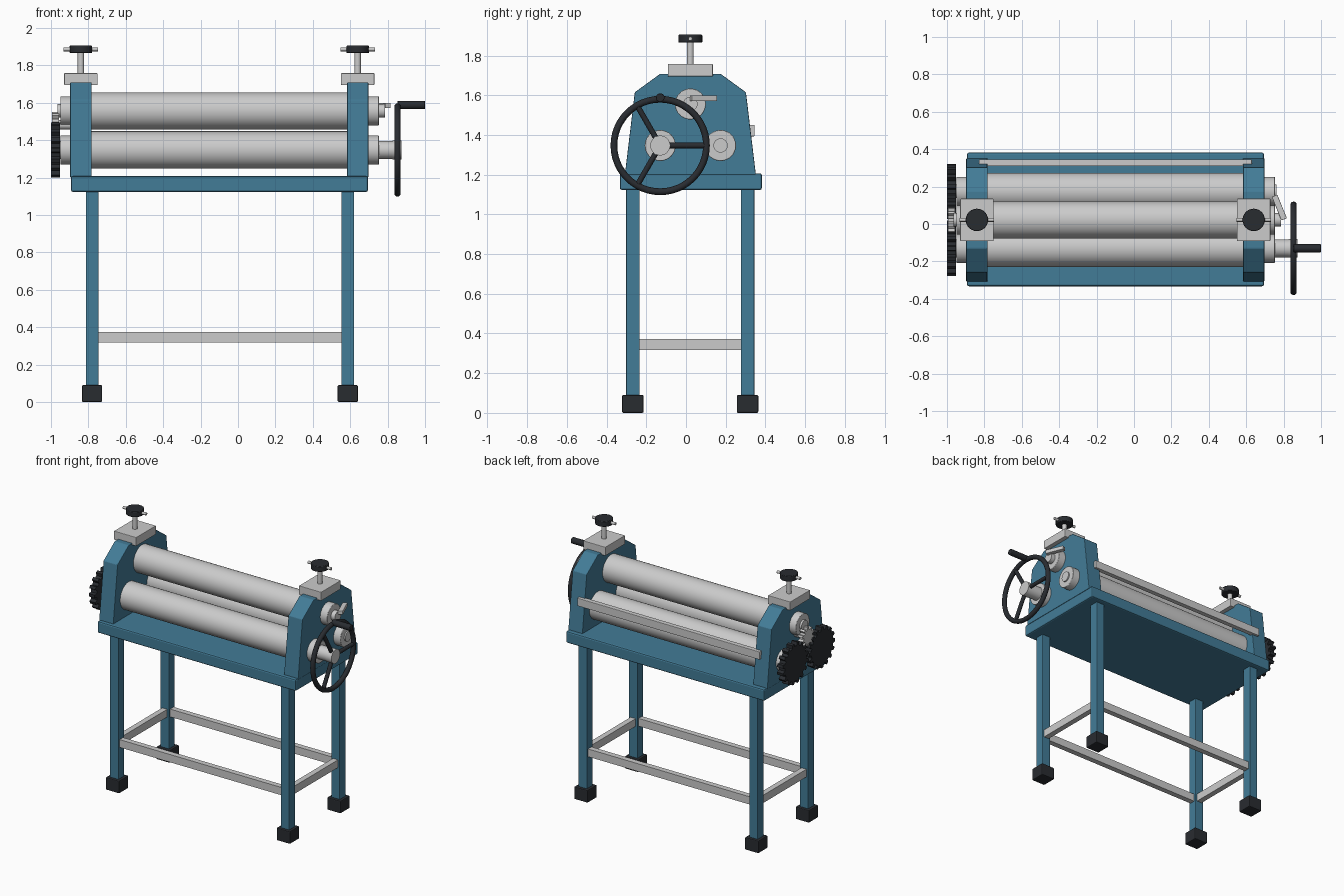
import bpy, bmesh
from math import pi, cos, sin, radians
from mathutils import Vector

if "Cube" in bpy.data.objects:
    bpy.data.objects.remove(bpy.data.objects["Cube"])


def material(name, rgb):
    m = bpy.data.materials.new(name)
    m.diffuse_color = (*rgb, 1)
    m.use_nodes = True
    m.node_tree.nodes["Principled BSDF"].inputs["Base Color"].default_value = m.diffuse_color
    return m


BLUE = material("blue_paint", (0.055, 0.20, 0.31))
DARK = material("dark_iron", (0.022, 0.025, 0.03))
STEEL = None


def finish(name, bm, mat=None, bevel=0.0, smooth=False):
    bmesh.ops.recalc_face_normals(bm, faces=bm.faces)
    me = bpy.data.meshes.new(name)
    bm.to_mesh(me)
    bm.free()
    ob = bpy.data.objects.new(name, me)
    bpy.context.collection.objects.link(ob)
    if mat:
        me.materials.append(mat)
    if bevel:
        b = ob.modifiers.new("bevel", 'BEVEL')
        b.width, b.segments, b.limit_method = bevel, 2, 'ANGLE'
    if smooth:
        bpy.ops.object.select_all(action='DESELECT')
        ob.select_set(True)
        bpy.context.view_layer.objects.active = ob
        bpy.ops.object.shade_smooth_by_angle(angle=radians(35))
    return ob


def box(name, lo, hi, mat=None, bevel=0.0):
    bm = bmesh.new()
    bmesh.ops.create_cube(bm, size=1)
    lo, hi = Vector(lo), Vector(hi)
    bmesh.ops.scale(bm, vec=hi - lo, verts=bm.verts)
    bmesh.ops.translate(bm, vec=(lo + hi) / 2, verts=bm.verts)
    return finish(name, bm, mat, bevel)


def rod(name, a, b, r, mat=None, sides=32, bevel=0.0):
    a, b = Vector(a), Vector(b)
    bm = bmesh.new()
    bmesh.ops.create_cone(bm, cap_ends=True, segments=sides, radius1=r, radius2=r, depth=(b - a).length)
    bmesh.ops.rotate(bm, matrix=Vector((0, 0, 1)).rotation_difference(b - a).to_matrix(), verts=bm.verts)
    bmesh.ops.translate(bm, vec=(a + b) / 2, verts=bm.verts)
    return finish(name, bm, mat, bevel, True)


def prism_x(name, profile, x0, x1, mat=None, bevel=0.0):
    """Extrude a (y, z) outline along x."""
    bm = bmesh.new()
    f = bm.faces.new([bm.verts.new((x0, y, z)) for y, z in profile])
    new = bmesh.ops.extrude_face_region(bm, geom=[f])["geom"]
    bmesh.ops.translate(bm, vec=(x1 - x0, 0, 0), verts=[v for v in new if isinstance(v, bmesh.types.BMVert)])
    return finish(name, bm, mat, bevel)


def gear(name, y, z, r, depth, teeth, x0, x1, mat, phase=0.0):
    pts = []
    for i in range(teeth):
        for t, rr in ((-0.30, r - depth), (-0.18, r), (0.18, r), (0.30, r - depth)):
            a = phase + 2 * pi * (i + t) / teeth
            pts.append((y + rr * cos(a), z + rr * sin(a)))
    return prism_x(name, pts, x0, x1, mat)


# stand: legs, feet, stretchers
LX, LY = (-0.78, 0.587), (-0.268, 0.31)
for y, side in zip(LY, ("front", "back")):
    for x, hand in zip(LX, ("left", "right")):
        box(f"{side}_{hand}_leg", (x - 0.034, y - 0.034, 0.05), (x + 0.034, y + 0.034, 1.14), BLUE, 0.004)
        box(f"{side}_{hand}_foot", (x - 0.054, y - 0.054, 0), (x + 0.054, y + 0.054, 0.09), DARK, 0.006)
    box(f"{side}_stretcher", (LX[0], y - 0.02, 0.317), (LX[1], y + 0.02, 0.373))
for x, hand in zip(LX, ("left", "right")):
    box(f"{hand}_stretcher", (x - 0.02, LY[0], 0.317), (x + 0.02, LY[1], 0.373))

# bed
box("bed", (-0.893, -0.333, 1.123), (0.695, 0.382, 1.207), BLUE, 0.01)

# end housings with clamp caps and adjusting screws
CY = 0.022
half = [(0.33, 1.2), (0.28, 1.615), (0.152, 1.708)]
outline = [(CY + y, z) for y, z in half] + [(CY - y, z) for y, z in reversed(half)]
for hand, x0, x1 in (("left", -0.897, -0.783), ("right", 0.583, 0.697)):
    prism_x(f"{hand}_housing", outline, x0, x1, BLUE, 0.004)
    c = (x0 + x1) / 2
    box(f"{hand}_cap", (c - 0.089, CY - 0.113, 1.695), (c + 0.089, CY + 0.113, 1.758), STEEL, 0.003)
    rod(f"{hand}_screw", (c, CY, 1.75), (c, CY, 1.88), 0.017, sides=16)
    rod(f"{hand}_knob", (c, CY, 1.865), (c, CY, 1.905), 0.06, DARK, 24, 0.004)
    rod(f"{hand}_tommy_bar", (c - 0.092, CY, 1.885), (c + 0.092, CY, 1.885), 0.01, sides=12)

# rollers with bearing collars and journals
ROLLS = {"front": (-0.13, 1.347, 0.84), "back": (0.174, 1.347, 0.762), "top": (CY, 1.556, 0.785)}
for n, (y, z, end) in ROLLS.items():
    rod(f"{n}_roller", (-0.84, y, z), (0.64, y, z), 0.099, sides=48)
    rod(f"{n}_left_collar", (-0.95, y, z), (-0.88, y, z), 0.078, bevel=0.003)
    rod(f"{n}_right_collar", (0.68, y, z), (0.753, y, z), 0.078, bevel=0.003)
    rod(f"{n}_journal", (-0.965, y, z), (end, y, z), 0.048 if n == "front" else 0.036, sides=24)

# release lever on the top roller
lever = box("release_lever", (-0.016, -0.068, -0.014), (0.016, 0.068, 0.014), STEEL, 0.003)
lever.location = (0.777, 0.088, 1.585)
lever.rotation_euler = (0, 0, radians(22))

# gear train on the left end
gear("front_gear", -0.13, 1.347, 0.148, 0.024, 16, -1.0, -0.953, DARK)
gear("back_gear", 0.174, 1.347, 0.148, 0.024, 16, -1.0, -0.953, DARK, pi / 16)
gear("idler_pinion", CY, 1.482, 0.068, 0.018, 10, -0.995, -0.957, STEEL, pi / 10)
rod("idler_shaft", (-0.985, CY, 1.482), (-0.88, CY, 1.482), 0.025, sides=16)

# rear guide bar
box("rear_guide_bar", (-0.83, 0.31, 1.393), (0.63, 0.345, 1.45), STEEL, 0.003)

# handwheel: rim, hub, spokes, crank handle
WX, WY, WZ, WR = 0.853, -0.13, 1.347, 0.233
bm = bmesh.new()
N, M = 48, 12
ring = [[bm.verts.new((WX + 0.017 * sin(2 * pi * j / M),
                       WY + (WR + 0.017 * cos(2 * pi * j / M)) * cos(2 * pi * i / N),
                       WZ + (WR + 0.017 * cos(2 * pi * j / M)) * sin(2 * pi * i / N)))
         for j in range(M)] for i in range(N)]
for i in range(N):
    for j in range(M):
        k, l = (i + 1) % N, (j + 1) % M
        bm.faces.new((ring[i][j], ring[k][j], ring[k][l], ring[i][l]))
finish("handwheel_rim", bm, DARK, smooth=True)
rod("handwheel_hub", (0.825, WY, WZ), (0.873, WY, WZ), 0.05)
for i in range(3):
    a = 2 * pi * i / 3
    rod(f"handwheel_spoke_{i + 1}", (WX, WY + 0.03 * cos(a), WZ + 0.03 * sin(a)),
        (WX, WY + WR * cos(a), WZ + WR * sin(a)), 0.014, DARK, 12)
rod("crank_handle", (0.852, WY, 1.588), (1.0, WY, 1.588), 0.022, DARK, 20, 0.004)
